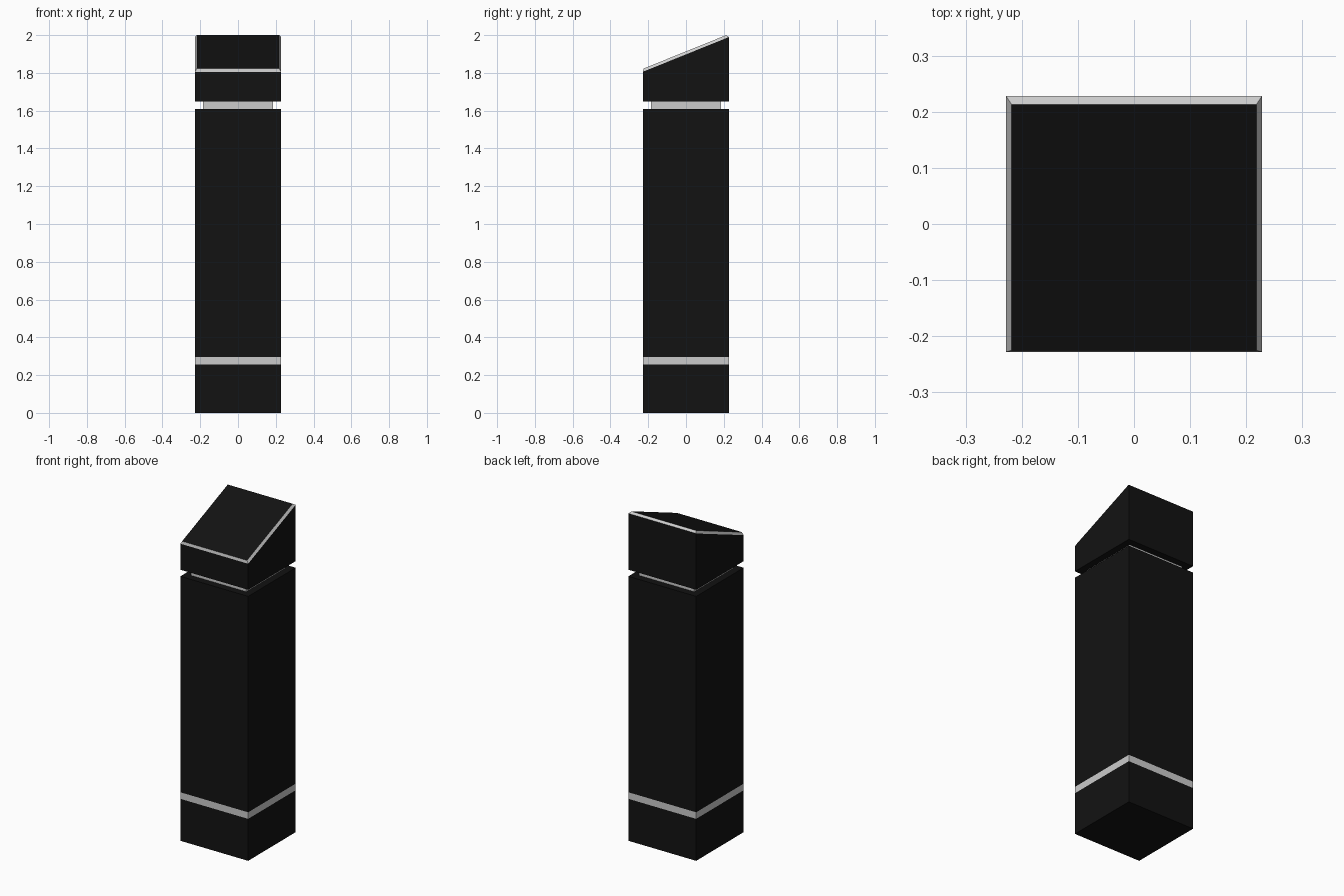
import bpy, bmesh

if "Cube" in bpy.data.objects:
    bpy.data.objects.remove(bpy.data.objects["Cube"])

W = 0.228          # half width of the pillar
NECK = 0.185       # half width of the recessed neck
RIM = 0.218        # half width of the top panel


def paint(name, value):
    mat = bpy.data.materials.new(name)
    mat.diffuse_color = (value, value, value, 1)
    mat.use_nodes = True
    mat.node_tree.nodes["Principled BSDF"].inputs["Base Color"].default_value = mat.diffuse_color
    return mat


black = paint("black", 0.006)
silver = paint("silver", 0.8)


def ring(half, y0, z0, y1, z1):
    """Rectangle whose front edge is at (y0, z0) and back edge at (y1, z1)."""
    return [(-half, y0, z0), (half, y0, z0), (half, y1, z1), (-half, y1, z1)]


def loft(name, rings, bands, cap):
    """Closed solid through rings; one material per band of side faces."""
    bm = bmesh.new()
    loops = [[bm.verts.new(p) for p in r] for r in rings]
    mats = [black, silver]
    bm.faces.new(loops[0][::-1]).material_index = mats.index(bands[0])
    bm.faces.new(loops[-1]).material_index = mats.index(cap)
    for lo, hi, mat in zip(loops, loops[1:], bands):
        for i in range(4):
            j = (i + 1) % 4
            f = bm.faces.new((lo[i], lo[j], hi[j], hi[i]))
            f.material_index = mats.index(mat)
    bmesh.ops.recalc_face_normals(bm, faces=bm.faces)
    mesh = bpy.data.meshes.new(name)
    bm.to_mesh(mesh)
    bm.free()
    for m in mats:
        mesh.materials.append(m)
    obj = bpy.data.objects.new(name, mesh)
    bpy.context.collection.objects.link(obj)
    return obj


def block(name, half, z0, z1, mat):
    loft(name, [ring(half, -half, z, half, z) for z in (z0, z1)], [mat], mat)


# Stacked square sections
block("base", W, 0.0, 0.255, black)
block("base_band", W, 0.255, 0.295, silver)
block("column", W, 0.295, 1.608, black)
block("neck", NECK, 1.608, 1.648, silver)

# Slanted head with a bright chamfered rim around the black top panel
loft("head", [
    ring(W, -W, 1.648, W, 1.648),
    ring(W, -W, 1.806, W, 1.99),
    ring(RIM, -0.225, 1.823, 0.213, 2.0),
], [black, silver], black)
